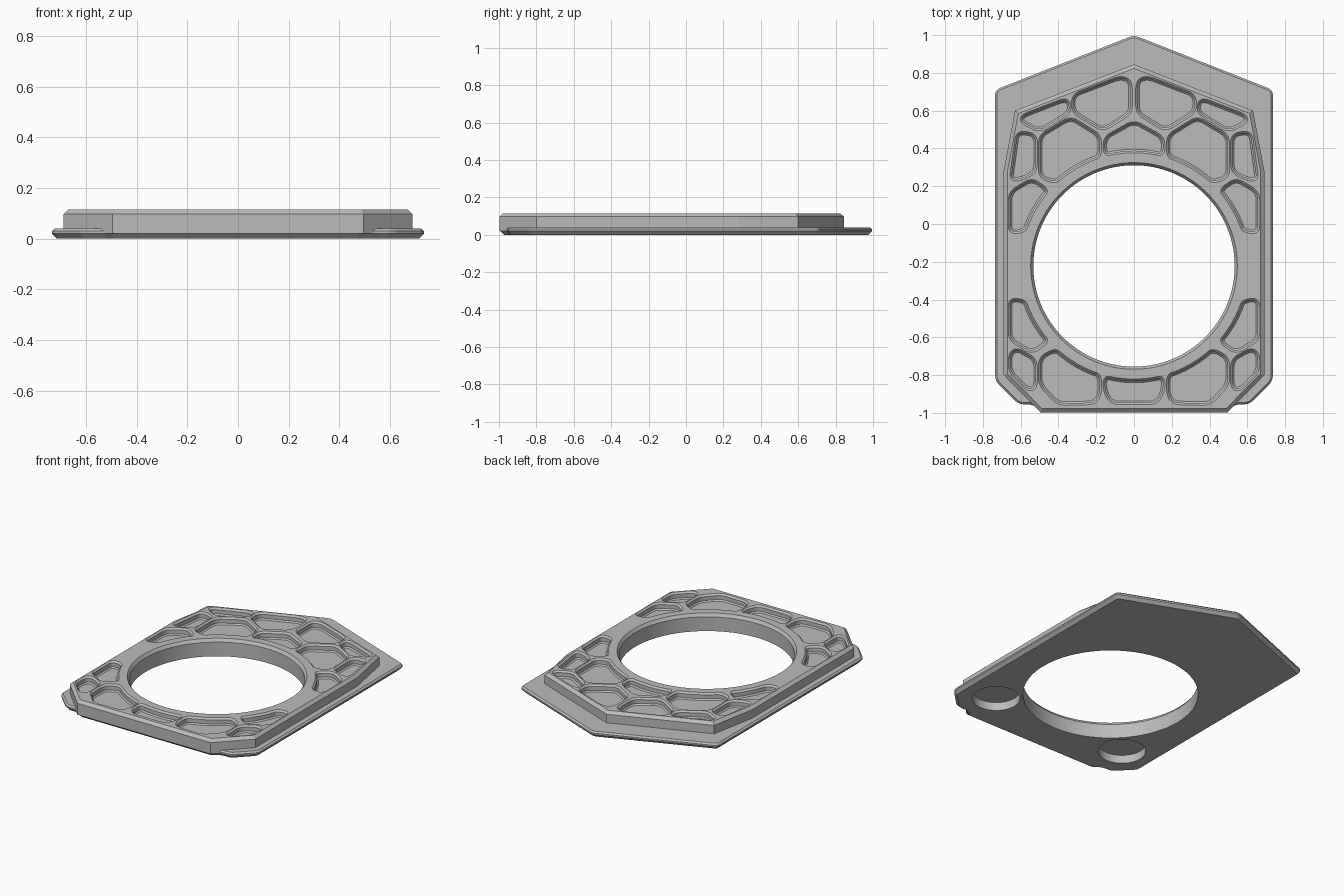
import bpy
import bmesh
from math import radians, cos, sin, pi
from mathutils import Vector

if "Cube" in bpy.data.objects:
    bpy.data.objects.remove(bpy.data.objects["Cube"], do_unlink=True)

BORE_Y = -0.222      # centre of the large opening
TOP = 0.115          # top of the raised body
FLOOR = 0.07         # floor height of the pockets
CEILING = 0.055      # depth of the holes underneath

grey = bpy.data.materials.new("light_grey")
grey.use_nodes = True
grey.diffuse_color = (0.5, 0.5, 0.5, 1)
grey.node_tree.nodes["Principled BSDF"].inputs["Base Color"].default_value = (0.5, 0.5, 0.5, 1)
bm = bmesh.new()


def counter_clockwise(points):
    pts = [Vector(p) for p in points]
    area = sum(pts[i - 1].cross(p) for i, p in enumerate(pts))
    return pts if area > 0 else pts[::-1]


def rounded(points, radius, steps=14):
    """Counter-clockwise outline with its sharp corners rounded."""
    pts = counter_clockwise(points)
    out = []
    for i, p in enumerate(pts):
        a, b = pts[i - 1] - p, pts[(i + 1) % len(pts)] - p
        if pi - a.angle(b) < radians(15):
            out.append(p)
            continue
        p0 = p + a.normalized() * min(radius, a.length * 0.48)
        p2 = p + b.normalized() * min(radius, b.length * 0.48)
        for k in range(steps + 1):
            t = k / steps
            out.append(p0 * (1 - t) ** 2 + p * 2 * t * (1 - t) + p2 * t * t)
    return out


def offset(pts, d):
    """Move an outline outward by d with mitred corners."""
    out = []
    for i, p in enumerate(pts):
        a = (p - pts[i - 1]).normalized()
        b = (pts[(i + 1) % len(pts)] - p).normalized()
        na, nb = Vector((a.y, -a.x)), Vector((b.y, -b.x))
        out.append(p + (na + nb) * (d / (1 + na.dot(nb))))
    return out


def ring(pts, z):
    return [bm.verts.new((p.x, p.y, z)) for p in pts]


def wall(pts, layers, inside=False):
    """Skin through (height, outward offset) layers, facing out or into a hole."""
    rings = [ring(offset(pts, d), z) for z, d in layers]
    for lo, hi in zip(rings, rings[1:]):
        for i in range(len(pts)):
            quad = [lo[i - 1], lo[i], hi[i], hi[i - 1]]
            bm.faces.new(quad[::-1] if inside else quad)


def cap(outlines, z, up):
    """Flat face bounded by the first outline, with the others as holes."""
    edges = []
    for pts in outlines:
        loop = ring(pts, z)
        edges += [bm.edges.new((loop[i - 1], loop[i])) for i in range(len(loop))]
    filled = bmesh.ops.triangle_fill(bm, use_beauty=True, edges=edges, normal=(0, 0, 1))
    for face in filled["geom"]:
        if isinstance(face, bmesh.types.BMFace):
            face.normal_update()
            if (face.normal.z > 0) != up:
                face.normal_flip()


def mirrored(half):
    """Complete an outline whose first point lies on the centre line."""
    return half + [(-x, y) for x, y in reversed(half) if x > 0]


def circle(x, y, r, n):
    return [Vector((x + r * cos(2 * pi * i / n), y + r * sin(2 * pi * i / n))) for i in range(n)]


def arc(start, end, r=0.61, n=6):
    """Points along the rim that surrounds the opening."""
    angles = [radians(start + (end - start) * i / n) for i in range(n + 1)]
    return [(r * cos(a), BORE_Y + r * sin(a)) for a in angles]


# Outlines of the flange, the raised body and the round holes
flange = rounded(mirrored([(0, 1.0), (0.735, 0.71), (0.735, -0.83), (0.61, -0.955),
                           (0.535, -0.955), (0.497, -0.993)]), 0.03)
body = counter_clockwise(mirrored([(0, 0.845), (0.63, 0.60), (0.69, 0.28),
                                   (0.69, -0.80), (0.495, -0.998)]))
bore = circle(0, BORE_Y, 0.533, 128)
recesses = [circle(s * 0.5, -0.71, 0.145, 64) for s in (-1, 1)]

# Honeycomb pockets: one side, mirrored, plus the two on the centre line
side = [
    [(0.32, 0.68), (0.07, 0.775), (0.02, 0.755), (0.02, 0.59), (0.165, 0.50), (0.32, 0.595)],
    [(0.59, 0.57), (0.37, 0.655), (0.345, 0.64), (0.345, 0.59), (0.50, 0.495), (0.59, 0.54)],
    [(0.335, 0.56), (0.182, 0.465)] + arc(72.6, 47) + [(0.495, 0.25), (0.495, 0.465)],
    [(0.615, 0.485), (0.522, 0.47), (0.522, 0.285), (0.57, 0.25), (0.65, 0.23)],
    [(0.655, 0.165), (0.54, 0.235)] + arc(41, 18) + [(0.655, -0.045)],
    [(0.655, -0.609), (0.54, -0.679)] + arc(-41, -18) + [(0.655, -0.40)],
    [(0.655, -0.69), (0.62, -0.665), (0.522, -0.72), (0.522, -0.865), (0.56, -0.875), (0.655, -0.78)],
    [(0.495, -0.71)] + arc(-47, -72.6) + [(0.182, -0.90), (0.21, -0.945), (0.40, -0.95), (0.495, -0.85)],
]
centre = [
    [(0, 0.54), (0.153, 0.455)] + arc(75.5, 104.5) + [(-0.153, 0.455)],
    arc(-104.5, -75.5) + [(0.153, -0.88), (0.12, -0.945), (-0.12, -0.945), (-0.153, -0.88)],
]
mirror_side = [[(-x, y) for x, y in p] for p in side]
pockets = [rounded(p, 0.04) for p in side + mirror_side + centre]

# Flange with bevelled rim
wall(flange, [(0, -0.02), (0.02, 0), (0.03, 0), (0.04, -0.01)])
cap([offset(flange, -0.02), bore] + recesses, 0, up=False)
cap([offset(flange, -0.01), bore] + recesses, 0.04, up=True)

# Raised body with bevelled top edge
wall(body, [(0.02, 0), (TOP - 0.018, 0), (TOP, -0.02)])
cap([body, bore] + recesses, 0.02, up=False)
cap([offset(body, -0.02), offset(bore, 0.014)] + [offset(p, 0.011) for p in pockets], TOP, up=True)

# Large opening, pockets and the blind holes underneath
wall(bore, [(0, 0), (TOP - 0.02, 0), (TOP, 0.014)], inside=True)
for p in pockets:
    wall(p, [(FLOOR, -0.008), (FLOOR + 0.008, 0), (TOP - 0.011, 0), (TOP, 0.011)], inside=True)
    cap([offset(p, -0.008)], FLOOR, up=True)
for p in recesses:
    wall(p, [(0, 0), (CEILING, 0)], inside=True)
    cap([p], CEILING, up=False)

bmesh.ops.remove_doubles(bm, verts=bm.verts, dist=0.00001)
mesh = bpy.data.meshes.new("vent_plate")
bm.to_mesh(mesh)
bm.free()
mesh.materials.append(grey)
plate = bpy.data.objects.new("vent_plate", mesh)
bpy.context.collection.objects.link(plate)

# Smooth the round walls, keep every crease
bpy.ops.object.select_all(action="DESELECT")
plate.select_set(True)
bpy.context.view_layer.objects.active = plate
bpy.ops.object.shade_smooth_by_angle(angle=radians(9))
